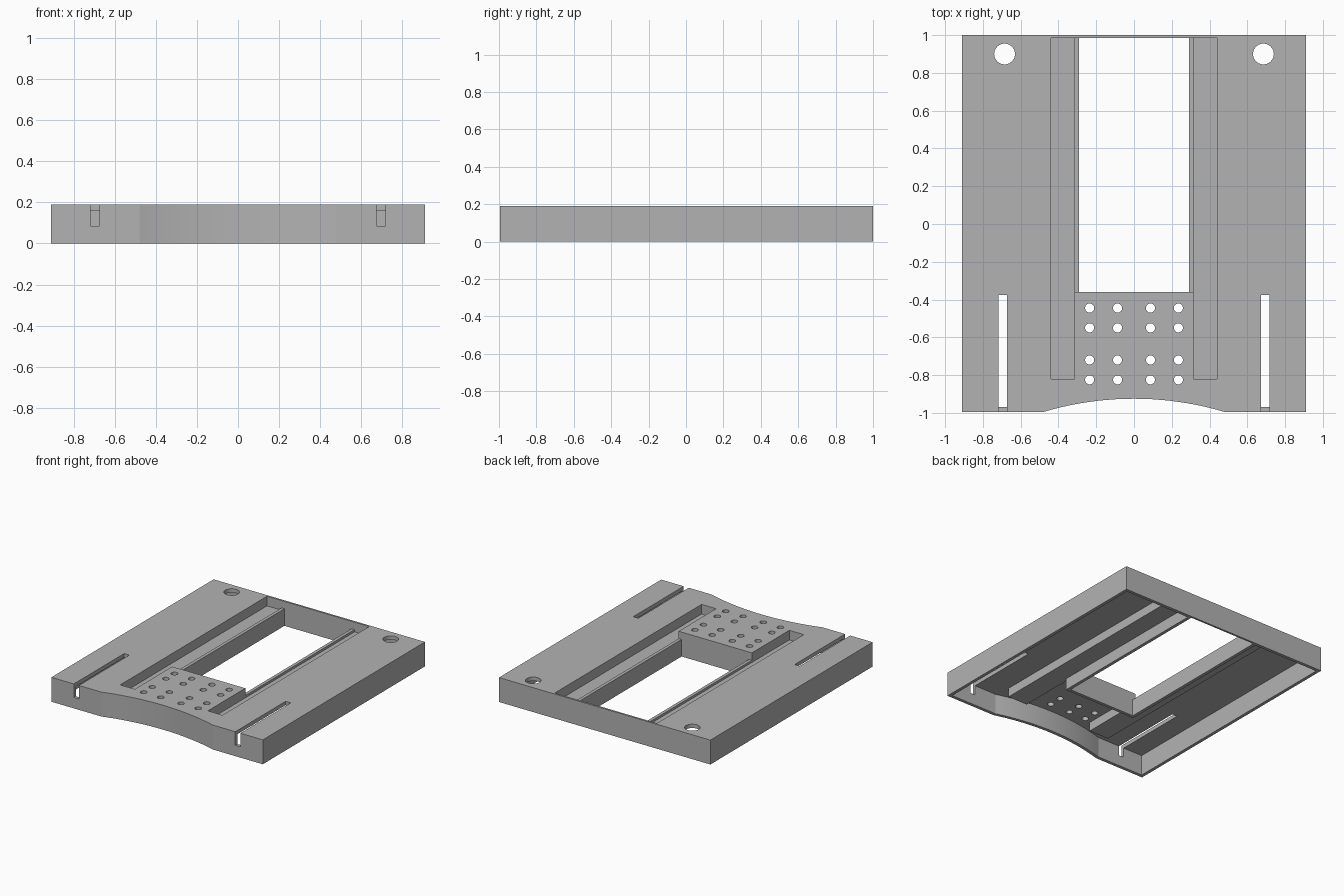
import bpy, bmesh, math

if "Cube" in bpy.data.objects:
    bpy.data.objects.remove(bpy.data.objects["Cube"], do_unlink=True)

HALF_W, TOP, WALL = 0.91, 0.19, 0.025
PLATE_Z = 0.16            # underside of the top plate
BACK = 0.985              # inner face of the back wall at the openings

grey = bpy.data.materials.new("plain grey")
grey.use_nodes = True
colour = (0.45, 0.45, 0.45, 1)
grey.diffuse_color = colour
grey.node_tree.nodes["Principled BSDF"].inputs["Base Color"].default_value = colour


def prism(name, outline, z0, z1):
    """Extrude an outline between two heights."""
    bm = bmesh.new()
    face = bm.faces.new([bm.verts.new((x, y, z0)) for x, y in outline])
    up = bmesh.ops.extrude_face_region(bm, geom=[face])["geom"]
    verts = [v for v in up if isinstance(v, bmesh.types.BMVert)]
    bmesh.ops.translate(bm, verts=verts, vec=(0, 0, z1 - z0))
    bmesh.ops.recalc_face_normals(bm, faces=bm.faces)
    mesh = bpy.data.meshes.new(name)
    bm.to_mesh(mesh)
    bm.free()
    mesh.materials.append(grey)
    obj = bpy.data.objects.new(name, mesh)
    bpy.context.collection.objects.link(obj)
    return obj


def box(name, x0, x1, y0, y1, z0, z1):
    return prism(name, [(x0, y0), (x1, y0), (x1, y1), (x0, y1)], z0, z1)


def cylinder(name, x, y, radius, sides=40):
    ring = [(x + radius * math.cos(2 * math.pi * i / sides),
             y + radius * math.sin(2 * math.pi * i / sides)) for i in range(sides)]
    return prism(name, ring, PLATE_Z - 0.03, TOP + 0.1)


def combine(target, tool, operation):
    """Apply a boolean and discard the tool."""
    mod = target.modifiers.new("cut", 'BOOLEAN')
    mod.operation, mod.solver, mod.object = operation, 'EXACT', tool
    bpy.context.view_layer.update()
    graph = bpy.context.evaluated_depsgraph_get()
    mesh = bpy.data.meshes.new_from_object(target.evaluated_get(graph))
    target.modifiers.clear()
    target.data = mesh
    bpy.data.objects.remove(tool, do_unlink=True)


def plate_outline(inset):
    """Rectangle with a shallow arc taken out of its front edge."""
    w, radius, chord, steps = HALF_W - inset, 1.68, 0.48, 20
    points = [(w, 1 - inset), (-w, 1 - inset), (-w, -0.995 + inset)]
    for i in range(steps + 1):
        x = chord * (2 * i / steps - 1)
        y = -0.925 - radius + math.sqrt(radius ** 2 - x ** 2)
        points.append((x, y + inset))
    return points + [(w, -0.995 + inset)]


# Hollow shell: top plate with a skirt wall
base = prism("base_plate", plate_outline(0), 0, TOP)
combine(base, prism("cavity", plate_outline(WALL), -0.1, PLATE_Z), 'DIFFERENCE')

# Window frame and trough casings below the plate
combine(base, box("window_frame", -0.315, 0.315, -0.385, 0.99, 0, 0.175), 'UNION')
for s in (-1, 1):
    x0, x1 = sorted((s * 0.295, s * 0.465))
    combine(base, box("trough_casing", x0, x1, -0.845, 0.99, 0.09, 0.175), 'UNION')

# Central window
combine(base, box("window", -0.29, 0.29, -0.36, BACK, -0.1, 0.3), 'DIFFERENCE')

for s in (-1, 1):
    # Long trough and the lowered rail beside it
    x0, x1 = sorted((s * 0.315, s * 0.44))
    combine(base, box("trough", x0, x1, -0.82, BACK, 0.115, 0.3), 'DIFFERENCE')
    x0, x1 = sorted((s * 0.27, s * 0.38))
    combine(base, box("rail_top", x0, x1, -0.36, BACK, 0.133, 0.3), 'DIFFERENCE')
    # Front slot through the plate and skirt
    x0, x1 = sorted((s * 0.673, s * 0.717))
    combine(base, box("slot", x0, x1, -1.1, -0.375, 0.085, 0.3), 'DIFFERENCE')
    # Mounting hole at the back corner
    combine(base, cylinder("mount_hole", s * 0.685, 0.9, 0.055), 'DIFFERENCE')
    # Grid of small holes
    for x in (0.087, 0.235):
        for y in (-0.445, -0.55, -0.72, -0.825):
            combine(base, cylinder("small_hole", s * x, y, 0.024), 'DIFFERENCE')

bpy.ops.object.select_all(action='DESELECT')
base.select_set(True)
bpy.context.view_layer.objects.active = base
bpy.ops.object.shade_smooth_by_angle(angle=math.radians(12))
